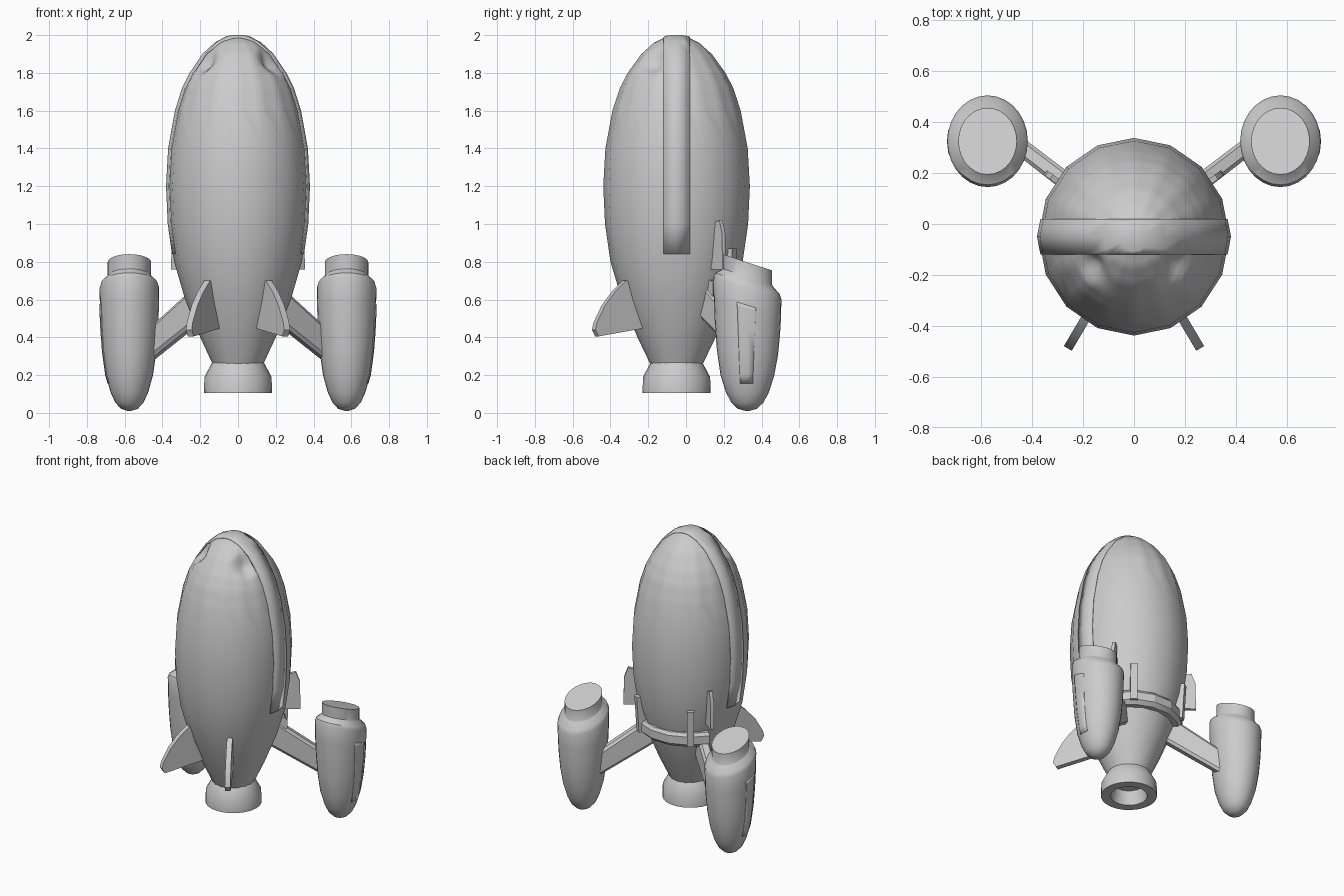
import bpy, bmesh
from math import sin, cos, pi, radians, atan2
from mathutils import Vector

cube = bpy.data.objects.get("Cube")
if cube:
    bpy.data.objects.remove(cube, do_unlink=True)

grey = bpy.data.materials.new("light grey")
grey.use_nodes = True
grey.diffuse_color = (0.6, 0.6, 0.6, 1)
grey.node_tree.nodes["Principled BSDF"].inputs["Base Color"].default_value = (0.6, 0.6, 0.6, 1)

AXIS = Vector((0, -0.05, 0))      # centre line of the hull


def finish(name, bm, angle=35):
    bmesh.ops.recalc_face_normals(bm, faces=bm.faces)
    mesh = bpy.data.meshes.new(name)
    bm.to_mesh(mesh)
    bm.free()
    mesh.materials.append(grey)
    obj = bpy.data.objects.new(name, mesh)
    bpy.context.collection.objects.link(obj)
    bpy.ops.object.select_all(action='DESELECT')
    obj.select_set(True)
    bpy.context.view_layer.objects.active = obj
    bpy.ops.object.shade_smooth_by_angle(angle=radians(angle))
    return obj


def loft(rings):
    """Skin a list of equal point rings and cap both ends."""
    bm = bmesh.new()
    rows = [[bm.verts.new(p) for p in ring] for ring in rings]
    n = len(rows[0])
    for a, b in zip(rows, rows[1:]):
        for i in range(n):
            j = (i + 1) % n
            bm.faces.new((a[i], a[j], b[j], b[i]))
    bm.faces.new(rows[0])
    bm.faces.new(rows[-1])
    return bm


def revolve(profile, centre, sides, sy=1.0, grow=0.0):
    return loft([[Vector((centre.x + (r + grow) * cos(2 * pi * i / sides),
                          centre.y + (r + grow) * sy * sin(2 * pi * i / sides), z))
                  for i in range(sides)] for r, z in profile])


def trim(bm, point, normal):
    """Remove everything on the side the normal points to."""
    bmesh.ops.bisect_plane(bm, geom=bm.verts[:] + bm.edges[:] + bm.faces[:],
                           plane_co=point, plane_no=normal, clear_outer=True)


def thicken(obj, depth):
    mod = obj.modifiers.new("thickness", 'SOLIDIFY')
    mod.thickness = depth
    mod.offset = -1


def slab(name, outline, direction, width):
    """Upright plate: outline in (radius, height) along a direction from the hull axis."""
    d = Vector((direction[0], direction[1], 0)).normalized()
    side = Vector((-d.y, d.x, 0)) * width / 2
    return finish(name, loft([[AXIS + d * r + Vector((0, 0, z)) + side * s
                               for r, z in outline] for s in (-1, 1)]))


# Hull, with a shallow dent on each side of the nose
hull_profile = [(0.135, 0.26), (0.2, 0.4), (0.28, 0.6), (0.338, 0.8), (0.366, 1.0),
                (0.375, 1.2), (0.364, 1.4), (0.328, 1.6), (0.29, 1.72), (0.25, 1.8),
                (0.18, 1.9), (0.115, 1.96), (0.05, 1.993), (0.01, 1.998)]
bm = revolve(hull_profile, AXIS, 16, 1.035)
nose = [e for e in bm.edges if min(v.co.z for v in e.verts) > 1.55]
bmesh.ops.subdivide_edges(bm, edges=nose, cuts=3, use_grid_fill=True)
for v in bm.verts:
    for s in (-1, 1):
        d = (v.co - Vector((s * 0.17, -0.165, 1.86))).length
        if d < 0.09:
            v.co += Vector((-s * 0.6, 0.5, -0.6)) * 0.05 * (1 - d / 0.09)
finish("hull", bm, 60)

# Raised band running over the nose
bm = revolve(hull_profile, AXIS, 16, 1.035, 0.006)
trim(bm, (0, 0.02, 0), (0, 1, 0))
trim(bm, (0, -0.12, 0), (0, -1, 0))
trim(bm, (0, 0, 0.84), (0, 0, -1))
for v in bm.verts:
    v.co.z += 0.003 if v.co.z > 1.8 else 0
thicken(finish("hull_band", bm, 50), 0.009)

# Exhaust nozzle with an open bottom
finish("nozzle", revolve([(0.13, 0.275), (0.138, 0.265), (0.178, 0.19), (0.18, 0.105),
                          (0.118, 0.105), (0.1, 0.2)], AXIS, 24))

# Side pods
pod_profile = [(0.008, 0.01), (0.045, 0.022), (0.075, 0.055), (0.1, 0.11), (0.125, 0.2),
               (0.142, 0.32), (0.151, 0.44), (0.156, 0.55), (0.158, 0.66), (0.15, 0.685),
               (0.118, 0.715), (0.115, 0.72), (0.115, 0.797)]


def slant(bm, centre):
    """Tilt the upper half of a pod down toward the back."""
    for v in bm.verts:
        w = min(1, max(0, (v.co.z - 0.2) / 0.4))
        v.co.z -= 0.33 * w * (v.co.y - centre.y)


for s, side in ((1, "left"), (-1, "right")):
    centre = Vector((s * 0.575, 0.325, 0))
    bm = revolve(pod_profile, centre, 28, 1.14)
    slant(bm, centre)
    finish(side + "_pod", bm)

    # Tapered panel on the outer face of the pod
    bm = revolve(pod_profile, centre, 28, 1.14, 0.003)
    trim(bm, centre, (-s, 0, 0))
    trim(bm, (0, 0, 0.57), (0, 0, 1))
    trim(bm, (0, 0, 0.155), (0, 0, -1))
    for t in (-1, 1):
        trim(bm, (0, 0.32 + t * 0.05, 0.57), (0, t, -0.04))
    slant(bm, centre)
    thicken(finish(side + "_pod_panel", bm), 0.006)

    # Strut joining pod and hull
    across = Vector((-0.62 * s, 0.78, 0))
    ends = [(Vector((s * 0.18, 0.1, 0)), 0.5, 0.7, 0.036),
            (Vector((s * 0.5, 0.345, 0)), 0.245, 0.41, 0.033)]
    bm = loft([[p + across * w * a + Vector((0, 0, z))
                for a, z in ((-1, lo + 0.02), (-0.6, lo), (0.6, lo), (1, lo + 0.02),
                             (1, hi - 0.02), (0.6, hi), (-0.6, hi), (-1, hi - 0.02))]
               for p, lo, hi, w in ends])
    finish(side + "_strut", bm)

    # Front fin
    slab(side + "_front_fin",
         [(0.2, 0.45), (0.24, 0.68), (0.32, 0.7), (0.39, 0.64), (0.45, 0.57),
          (0.5, 0.48), (0.51, 0.44), (0.49, 0.405)], (s * 0.51, -0.86), 0.036)

    # Small rudder and post above the strut
    slab(side + "_rudder", [(0.28, 0.76), (0.43, 0.76), (0.425, 0.95), (0.4, 1.02), (0.33, 1.0)],
         (s * 0.8, 0.58), 0.022)
    slab(side + "_post", [(0.26, 0.62), (0.36, 0.62), (0.375, 0.87), (0.3, 0.87)],
         (s * 0.57, 0.82), 0.045)

# Belt around the back of the hull, from strut to strut
start = atan2(0.19, 0.28)
steps = 5
section = [(0.25, 0.6), (0.32, 0.6), (0.345, 0.625), (0.345, 0.68), (0.33, 0.7), (0.26, 0.71)]
rings = []
for i in range(steps + 1):
    a = start + (pi - 2 * start) * i / steps
    rings.append([AXIS + Vector((r * cos(a), r * sin(a), z)) for r, z in section])
finish("rear_belt", loft(rings), 20)
